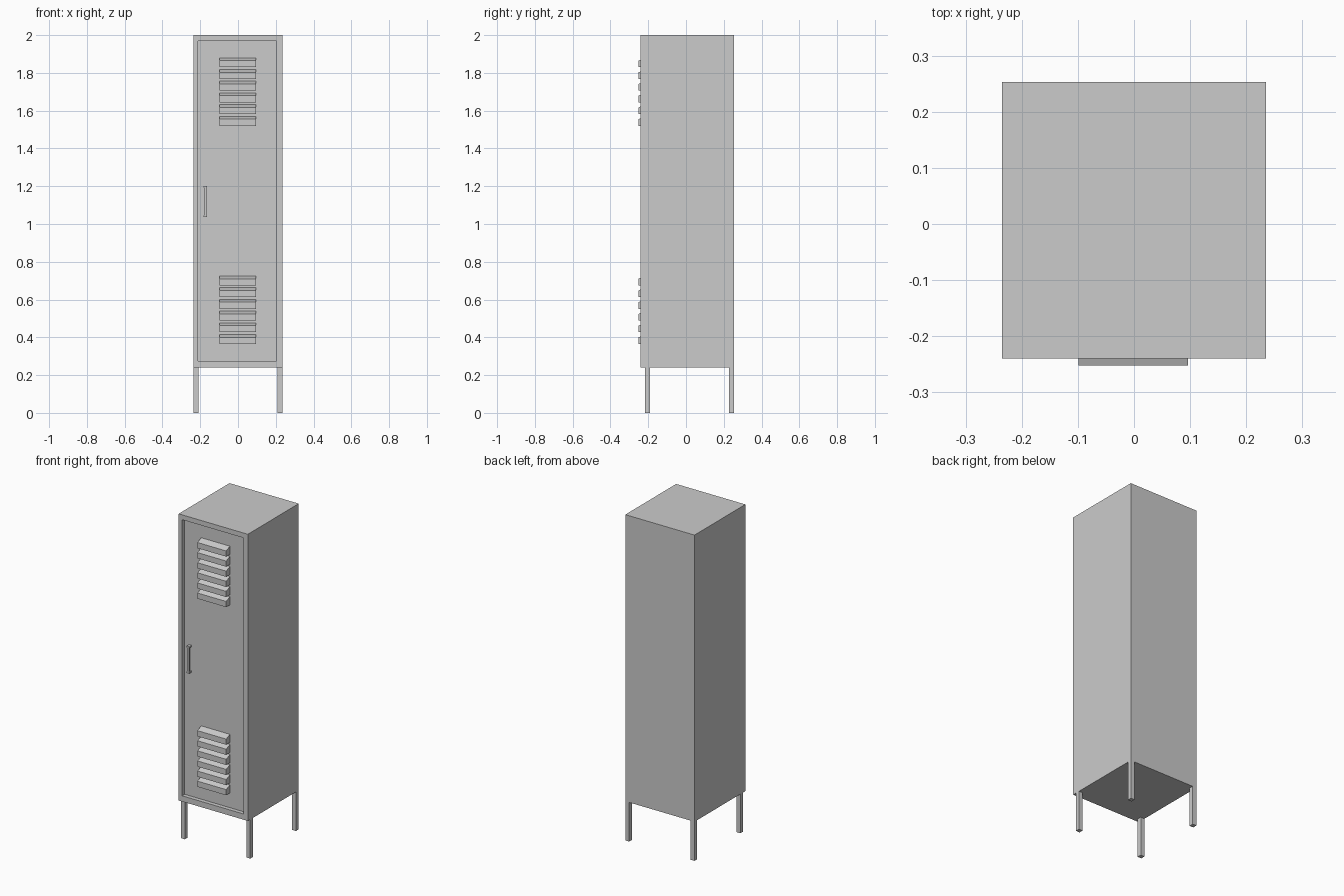
import bpy
import bmesh

old = bpy.data.objects.get("Cube")
if old:
    bpy.data.objects.remove(old, do_unlink=True)

GREY = (0.6, 0.6, 0.6, 1)
paint = bpy.data.materials.new("grey painted steel")
paint.use_nodes = True
paint.diffuse_color = GREY
paint.node_tree.nodes["Principled BSDF"].inputs["Base Color"].default_value = GREY


def finish(bm, name):
    bmesh.ops.recalc_face_normals(bm, faces=bm.faces)
    mesh = bpy.data.meshes.new(name)
    bm.to_mesh(mesh)
    bm.free()
    mesh.materials.append(paint)
    obj = bpy.data.objects.new(name, mesh)
    bpy.context.scene.collection.objects.link(obj)
    return obj


def add_box(bm, x, y, z):
    """Add a box given its (low, high) range on each axis."""
    verts = bmesh.ops.create_cube(bm, size=1)["verts"]
    for v in verts:
        v.co = [r[0] if c < 0 else r[1] for c, r in zip(v.co, (x, y, z))]
    return verts


FRONT, BACK, HALF = -0.24, 0.253, 0.235
BASE, TOP = 0.24, 2.0
DOOR = FRONT + 0.025
DOOR_X, DOOR_Z = (-0.212, 0.204), (0.275, 1.97)

# Cabinet with the door panel set back inside the front frame
bm = bmesh.new()
add_box(bm, (-HALF, HALF), (FRONT, BACK), (BASE, TOP))
bm.normal_update()
front = min(bm.faces, key=lambda f: f.calc_center_median().y)
bmesh.ops.inset_individual(bm, faces=[front], thickness=0.03)
for v in front.verts:
    v.co.x = DOOR_X[v.co.x > 0]
    v.co.z = DOOR_Z[v.co.z > 1]
panel = bmesh.ops.extrude_discrete_faces(bm, faces=[front])["faces"][0]
for v in panel.verts:
    v.co.y = DOOR
finish(bm, "cabinet_and_door")

# Four square legs
for side, sx in (("right", -1), ("left", 1)):
    for end, y in (("front", -0.217), ("back", BACK - 0.026)):
        bm = bmesh.new()
        xs = sorted((sx * HALF, sx * (HALF - 0.026)))
        add_box(bm, xs, (y, y + 0.026), (0, BASE))
        finish(bm, f"{end}_{side}_leg")

# Two banks of louvres with sloping tops
for name, top in (("upper_louvres", 1.88), ("lower_louvres", 0.725)):
    bm = bmesh.new()
    for i in range(6):
        z = top - i * 0.062
        verts = add_box(bm, (-0.099, 0.096), (-0.252, DOOR), (z - 0.05, z))
        for v in verts:
            if v.co.z > z - 0.01 and v.co.y < DOOR - 0.01:
                v.co.z -= 0.015
    finish(bm, name)

# Pull handle: a slim bar on two end posts
bm = bmesh.new()
add_box(bm, (-0.18, -0.166), (FRONT + 0.001, FRONT + 0.011), (1.045, 1.193))
for z in (1.037, 1.193):
    add_box(bm, (-0.182, -0.164), (FRONT + 0.001, DOOR), (z, z + 0.009))
finish(bm, "door_handle")
